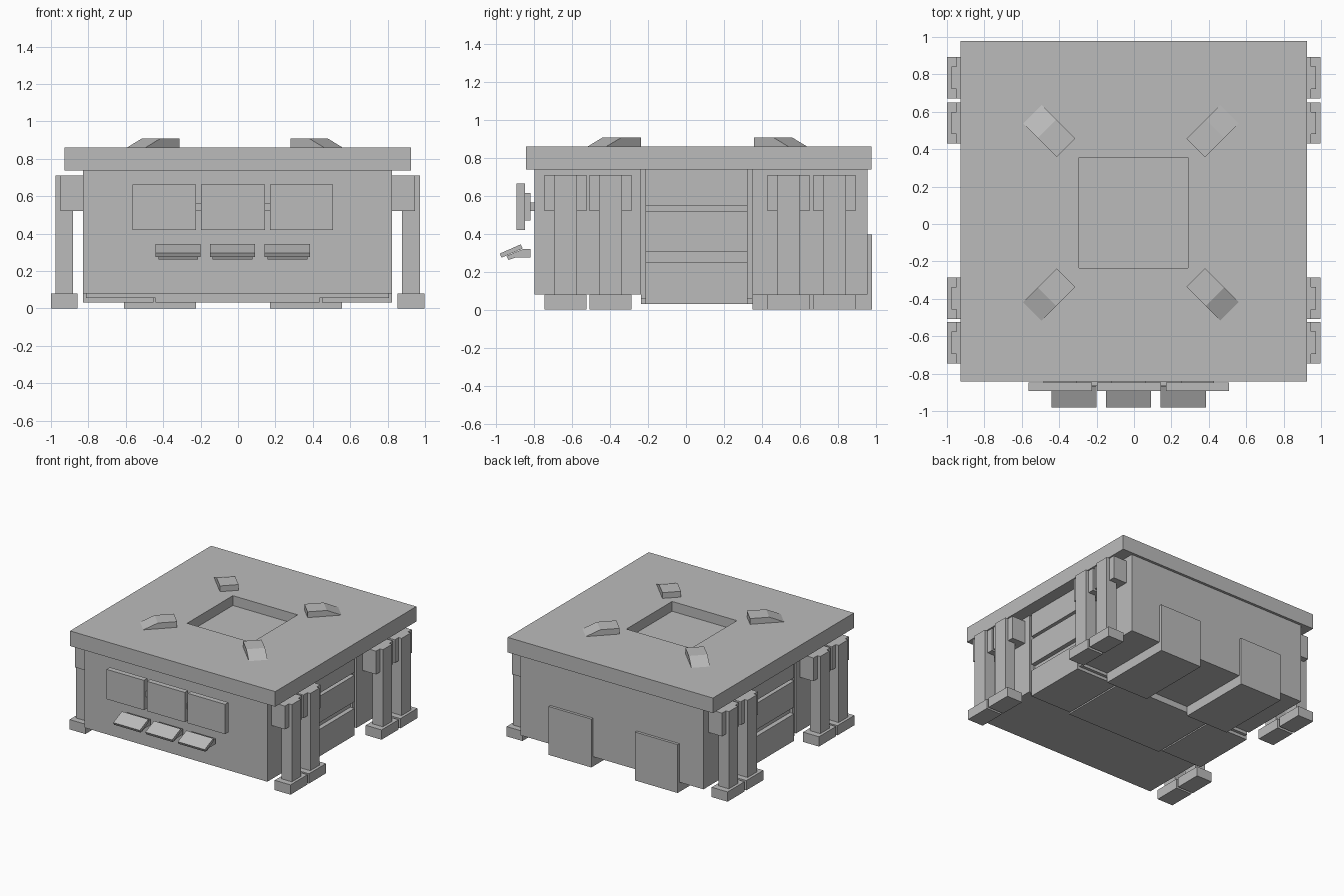
import bpy, bmesh, math
from mathutils import Matrix

if "Cube" in bpy.data.objects:
    bpy.data.objects.remove(bpy.data.objects["Cube"])

grey = bpy.data.materials.new("plain_grey")
grey.diffuse_color = (0.5, 0.5, 0.5, 1)
grey.use_nodes = True
grey.node_tree.nodes["Principled BSDF"].inputs["Base Color"].default_value = grey.diffuse_color


def finish(name, bm):
    bmesh.ops.recalc_face_normals(bm, faces=bm.faces[:])
    me = bpy.data.meshes.new(name)
    bm.to_mesh(me)
    bm.free()
    me.materials.append(grey)
    ob = bpy.data.objects.new(name, me)
    bpy.context.collection.objects.link(ob)
    return ob


def box(name, x, y, z):
    """Box from (min, max) pairs."""
    bm = bmesh.new()
    bmesh.ops.create_cube(bm, size=1)
    for v in bm.verts:
        for i, (lo, hi) in enumerate((x, y, z)):
            v.co[i] = hi if v.co[i] > 0 else lo
    return finish(name, bm)


def extrude_profile(name, pts, x0, x1, matrix=Matrix()):
    """Side profile of (y, z) points extruded along x."""
    bm = bmesh.new()
    a = [bm.verts.new((x0, y, z)) for y, z in pts]
    b = [bm.verts.new((x1, y, z)) for y, z in pts]
    bm.faces.new(a)
    bm.faces.new(b[::-1])
    n = len(pts)
    for i in range(n):
        j = (i + 1) % n
        bm.faces.new((a[i], b[i], b[j], a[j]))
    bm.transform(matrix)
    return finish(name, bm)


# Roof slab with a square sunken well: stacked rectangular loops joined together
bm = bmesh.new()
outer = (-0.928, 0.926, -0.842, 0.978)
well = (-0.295, 0.29, -0.235, 0.355)
loops = []
for (x0, x1, y0, y1), z in ((outer, 0.737), (outer, 0.86), (well, 0.86), (well, 0.78)):
    loops.append([bm.verts.new((x, y, z)) for x, y in ((x0, y0), (x1, y0), (x1, y1), (x0, y1))])
for a, b in zip(loops, loops[1:]):
    for i in range(4):
        j = (i + 1) % 4
        bm.faces.new((a[i], a[j], b[j], b[i]))
bm.faces.new(loops[0])
bm.faces.new(loops[-1])
finish("roof_slab", bm)

# Wedge blocks around the well, sloping outwards
for k in range(4):
    m = Matrix.Translation((-0.017, 0.06, 0)) @ Matrix.Rotation(math.radians(45 + 90 * k), 4, 'Z')
    extrude_profile("roof_wedge", [(0.49, 0.86), (0.745, 0.86), (0.635, 0.907), (0.49, 0.907)],
                    -0.07, 0.07, m)

# Main body: front and back halls with a narrower middle
box("front_body", (-0.828, 0.824), (-0.798, -0.237), (0.08, 0.737))
box("back_body", (-0.828, 0.824), (0.35, 0.957), (0.08, 0.737))
box("middle_core", (-0.79, 0.787), (-0.237, 0.35), (0.055, 0.737))
box("middle_underside", (-0.44, 0.435), (-0.237, 0.35), (0.03, 0.06))

for s in (-1, 1):
    def side(a, b):
        return tuple(sorted((s * a - 0.002, s * b - 0.002)))

    # Recess frame strips and stacked side panels
    for y in ((-0.237, -0.212), (0.325, 0.35)):
        box("recess_frame", side(0.78, 0.81), y, (0.055, 0.737))
    for z in ((0.03, 0.25), (0.305, 0.52), (0.545, 0.737)):
        box("side_panel", side(0.45, 0.826), (-0.212, 0.325), z)

    # Legs: shaft, upper bracket and foot
    for y in (-0.635, -0.397, 0.54, 0.782):
        box("leg_shaft", side(0.88, 0.975), (y - 0.06, y + 0.06), (0.08, 0.71))
        box("leg_bracket", side(0.82, 0.948), (y - 0.11, y + 0.11), (0.52, 0.71))
        box("leg_foot", side(0.855, 0.998), (y - 0.11, y + 0.11), (0.0, 0.08))

# Rear doors, each folding under the body as a floor runner
for x in ((-0.61, -0.225), (0.17, 0.555)):
    extrude_profile("rear_door", [(0.35, 0), (0.979, 0), (0.979, 0.395), (0.95, 0.395),
                                  (0.95, 0.082), (0.35, 0.082)], *x)

# Front screens on a shared rail
for x0, x1 in ((-0.563, -0.225), (-0.199, 0.144), (0.17, 0.508)):
    box("screen", (x0, x1), (-0.892, -0.848), (0.42, 0.663))
    box("screen_mount", (x0 + 0.08, x1 - 0.08), (-0.848, -0.82), (0.47, 0.613))
box("screen_rail", (-0.42, 0.37), (-0.866, -0.795), (0.52, 0.564))

# Tilted desks with a bracket underneath
for x0, x1 in ((-0.44, -0.2), (-0.15, 0.092), (0.143, 0.386)):
    extrude_profile("desk_top", [(-0.981, 0.295), (-0.87, 0.344), (-0.86, 0.322), (-0.971, 0.274)],
                    x0, x1)
    extrude_profile("desk_bracket", [(-0.945, 0.283), (-0.855, 0.32), (-0.82, 0.32),
                                     (-0.82, 0.275), (-0.895, 0.275), (-0.935, 0.262)],
                    x0 + 0.015, x1 - 0.015)
